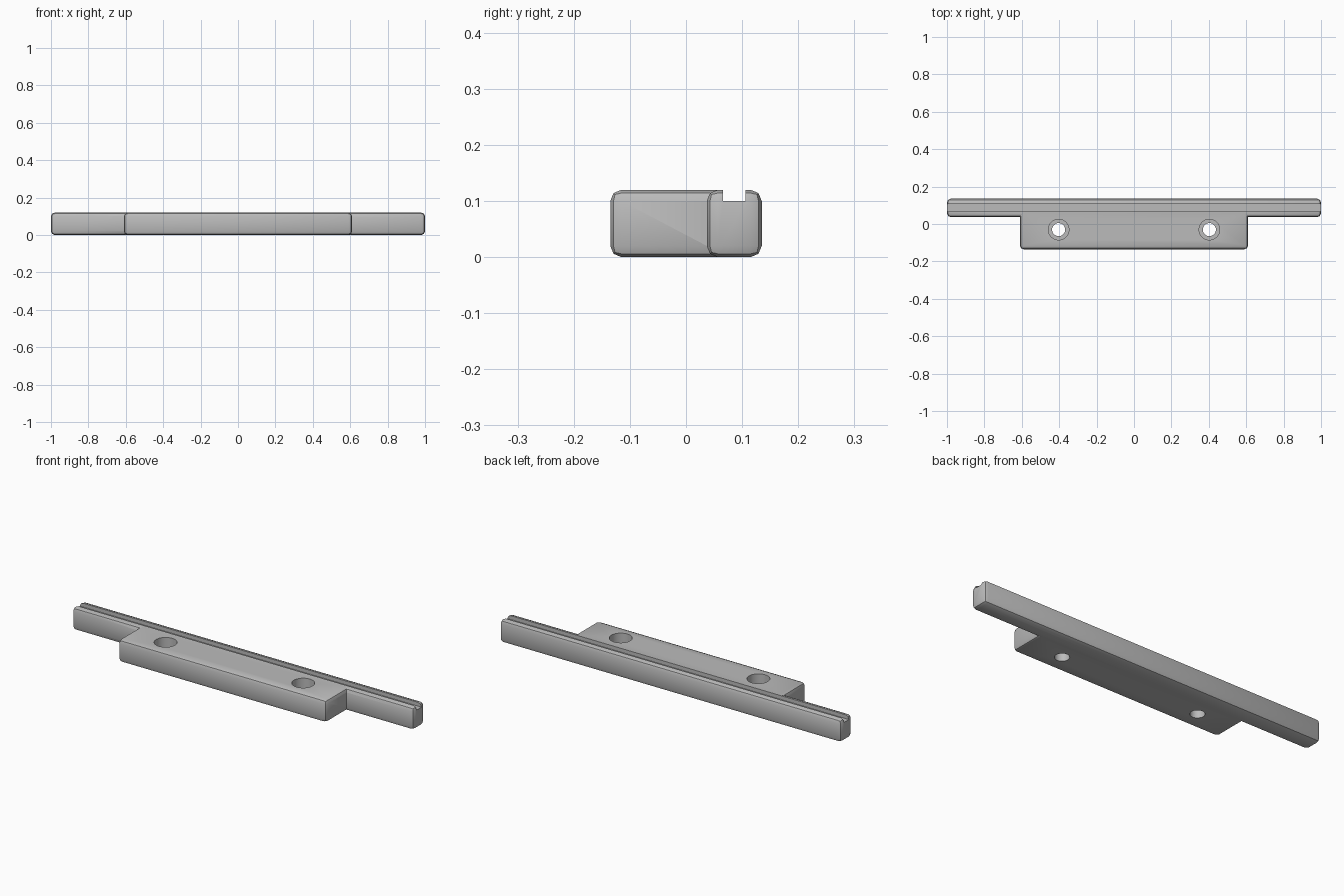
import bpy, math

default = bpy.data.objects.get("Cube")
if default:
    bpy.data.objects.remove(default, do_unlink=True)

grey = bpy.data.materials.new("plain_grey")
grey.use_nodes = True
colour = (0.5, 0.5, 0.5, 1)
grey.diffuse_color = colour
grey.node_tree.nodes["Principled BSDF"].inputs["Base Color"].default_value = colour

HEIGHT = 0.12


def finish(obj, name):
    obj.name = name
    obj.data.materials.append(grey)
    return obj


def box(name, x, y, z, bevel=0):
    """Box from (low, high) ranges, optionally with rounded edges."""
    spans = (x, y, z)
    bpy.ops.mesh.primitive_cube_add(size=1, location=[(a + b) / 2 for a, b in spans])
    obj = finish(bpy.context.object, name)
    obj.scale = [b - a for a, b in spans]
    bpy.ops.object.transform_apply(location=True, rotation=False, scale=True)
    if bevel:
        mod = obj.modifiers.new("rounded_edges", 'BEVEL')
        mod.width = bevel
        mod.segments = 2
        bpy.ops.object.modifier_apply(modifier=mod.name)
    return obj


def cylinder(name, x, y, radius, low, high):
    bpy.ops.mesh.primitive_cylinder_add(vertices=48, radius=radius, depth=high - low,
                                        location=(x, y, (low + high) / 2))
    return finish(bpy.context.object, name)


def combine(target, other, operation):
    mod = target.modifiers.new(operation.lower(), 'BOOLEAN')
    mod.operation = operation
    mod.solver = 'EXACT'
    mod.object = other
    bpy.context.view_layer.objects.active = target
    bpy.ops.object.modifier_apply(modifier=mod.name)
    bpy.data.objects.remove(other, do_unlink=True)


# Long rail joined to the mounting block in front of it
body = box("grooved_mounting_rail", (-1, 1), (0.037, 0.135), (0, HEIGHT), 0.02)
block = box("mounting_block", (-0.61, 0.61), (-0.135, 0.09), (0, HEIGHT), 0.02)
combine(body, block, 'UNION')

# Groove along the whole top of the rail
groove = box("groove_cutter", (-1.1, 1.1), (0.066, 0.106), (0.1, 0.2))
combine(body, groove, 'DIFFERENCE')

# Counterbored screw holes
for side in (-1, 1):
    for radius, low in ((0.055, 0.06), (0.035, -0.1)):
        cutter = cylinder("hole_cutter", side * 0.403, -0.03, radius, low, 0.2)
        combine(body, cutter, 'DIFFERENCE')

# Smooth rounded edges, crisp corners
bpy.ops.object.select_all(action='DESELECT')
body.select_set(True)
bpy.context.view_layer.objects.active = body
bpy.ops.object.shade_smooth_by_angle(angle=math.radians(30))
